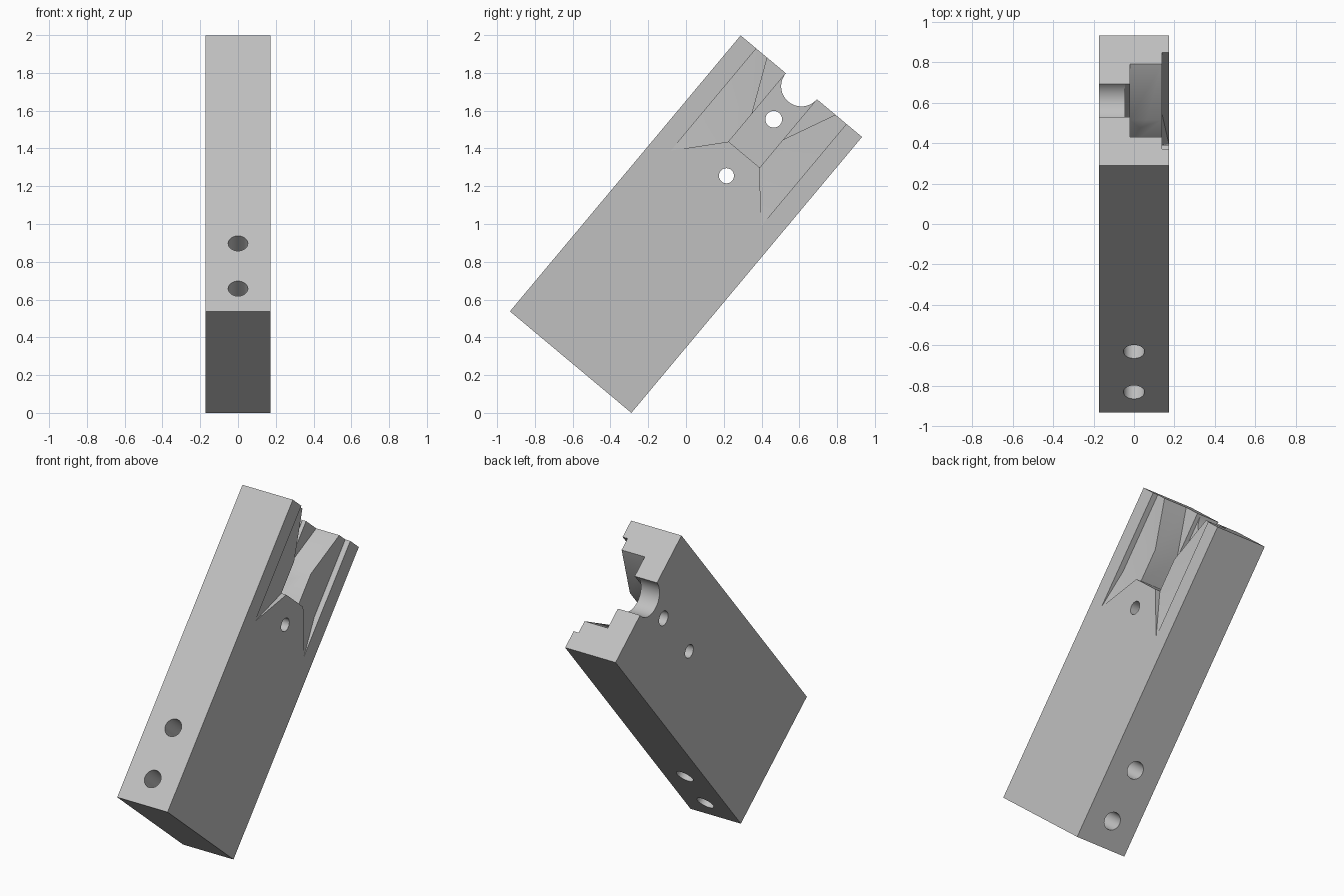
import bpy, bmesh, math
from mathutils import Matrix

old = bpy.data.objects.get("Cube")
if old:
    bpy.data.objects.remove(old, do_unlink=True)

HALF_W, HALF_L, HALF_T = 0.419, 0.952, 0.172   # across, along, thickness
TILT = math.radians(50.1)

mat = bpy.data.materials.new("plain grey")
mat.use_nodes = True
grey = (0.53, 0.53, 0.53, 1)
mat.diffuse_color = grey
mat.node_tree.nodes["Principled BSDF"].inputs["Base Color"].default_value = grey


def prism(name, outline, bottoms, top):
    """Extrude an outline (across, along) from per-corner bottoms to a flat top."""
    bm = bmesh.new()
    low = [bm.verts.new((x, y, b)) for (x, y), b in zip(outline, bottoms)]
    high = [bm.verts.new((x, y, top)) for x, y in outline]
    bm.faces.new(low)
    bm.faces.new(high)
    for i in range(len(low)):
        j = (i + 1) % len(low)
        bm.faces.new((low[i], low[j], high[j], high[i]))
    bmesh.ops.recalc_face_normals(bm, faces=bm.faces)
    mesh = bpy.data.meshes.new(name)
    bm.to_mesh(mesh)
    bm.free()
    obj = bpy.data.objects.new(name, mesh)
    bpy.context.collection.objects.link(obj)
    return obj


def flat_prism(name, outline, bottom, top=0.3):
    return prism(name, outline, [bottom] * len(outline), top)


def cylinder(name, radius, location, axis="Z"):
    rot = (0, math.pi / 2, 0) if axis == "X" else (0, 0, 0)
    bpy.ops.mesh.primitive_cylinder_add(vertices=48, radius=radius, depth=1.4,
                                        location=location, rotation=rot)
    obj = bpy.context.object
    obj.name = name
    return obj


def mirrored(half):
    return half + [(-x, y) for x, y in reversed(half)]


# Plain block, modelled flat and tilted at the end
block = flat_prism("tilted_block", mirrored([(HALF_W, -HALF_L), (HALF_W, HALF_L)]),
                   -HALF_T, HALF_T)

END, START = 1.1, 0.48
CH, SH, FLARE = 0.107, 0.311, 0.235
cutters = []

# Shallow shelf with two triangular run-in ramps
cutters.append(flat_prism("shelf_cutter", mirrored([(SH, START), (SH, END)]), 0.138))
for side in (-1, 1):
    cutters.append(prism("ramp_cutter",
                         [(side * SH, 0.248), (side * SH, START), (side * CH, START)],
                         [HALF_T, 0.138, 0.138], 0.3))

# Flared pocket, with its slope carried on past the end face
slope = (FLARE - CH) / (HALF_L - 0.673)
wide = CH + slope * (END - 0.673)
cutters.append(flat_prism("flare_cutter",
                          mirrored([(CH, START), (CH, 0.673), (wide, END)]), -0.02))

# Straight channel, slightly deeper
cutters.append(flat_prism("channel_cutter", mirrored([(CH, START), (CH, END)]), -0.045))

# Round notch in the end, two pin holes and two cross holes
cutters.append(cylinder("notch_cutter", CH, (0, HALF_L, 0)))
for along, radius in ((0.724, 0.044), (0.334, 0.04)):
    cutters.append(cylinder("pin_hole_cutter", radius, (0, along, 0)))
for along in (-0.795, -0.483):
    cutters.append(cylinder("cross_hole_cutter", 0.052, (0, along, 0), "X"))

for cutter in cutters:
    cutter.hide_render = True
    mod = block.modifiers.new(cutter.name, "BOOLEAN")
    mod.operation = "DIFFERENCE"
    mod.solver = "EXACT"
    mod.object = cutter

# Bake the cuts and remove the cutters
bpy.context.view_layer.update()
graph = bpy.context.evaluated_depsgraph_get()
mesh = bpy.data.meshes.new_from_object(block.evaluated_get(graph))
block.modifiers.clear()
block.data = mesh
for cutter in cutters:
    bpy.data.objects.remove(cutter, do_unlink=True)

# Stand the block on its lower edge
c, s = math.cos(TILT), math.sin(TILT)
mesh.transform(Matrix(((0, 0, 1, 0), (s, c, 0, 0), (-c, s, 0, 0), (0, 0, 0, 1))))
mesh.transform(Matrix.Translation((0, 0, -min(v.co.z for v in mesh.vertices))))
mesh.materials.clear()
mesh.materials.append(mat)

bpy.ops.object.select_all(action="DESELECT")
block.select_set(True)
bpy.context.view_layer.objects.active = block
bpy.ops.object.shade_smooth_by_angle(angle=math.radians(30))
